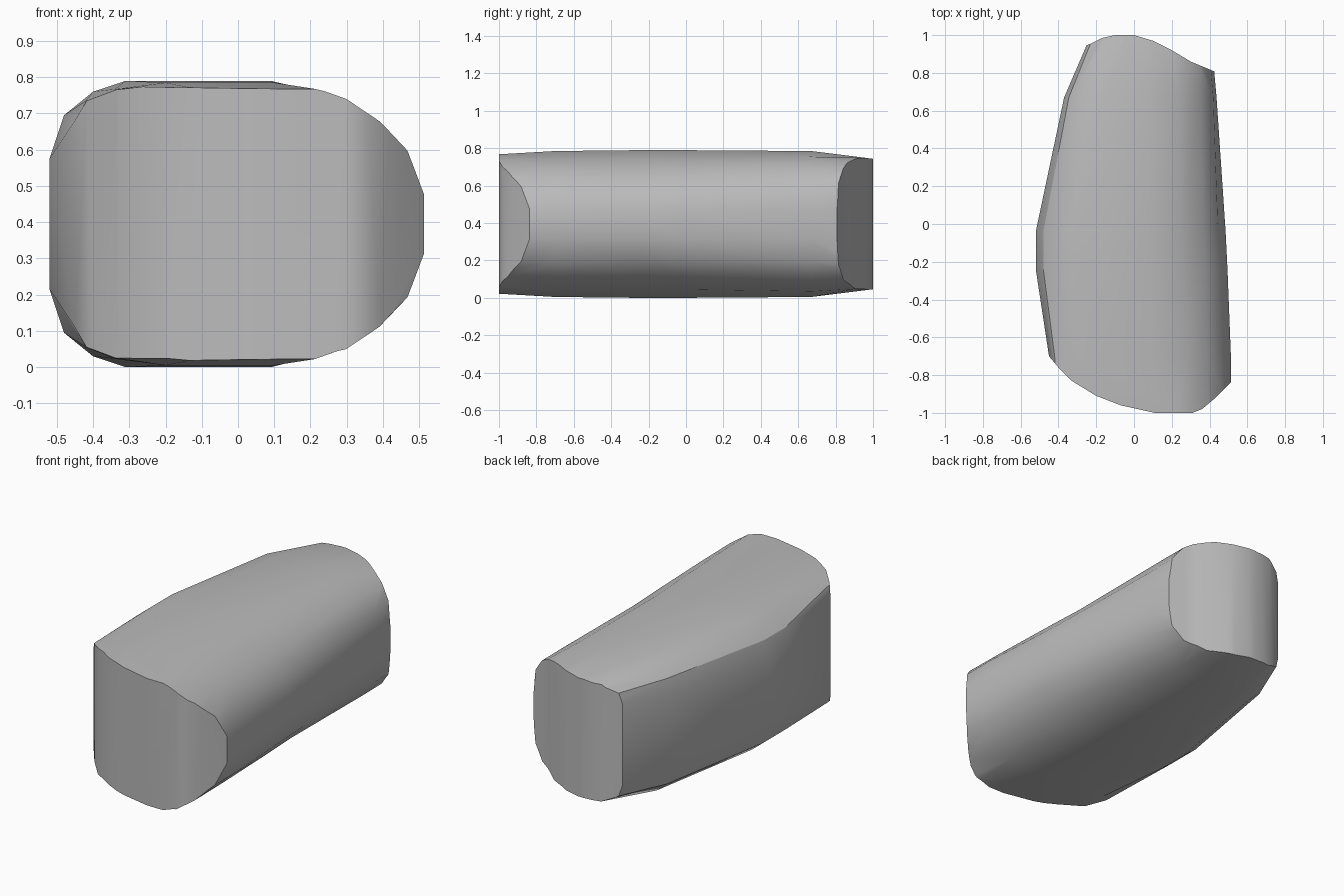
import bpy
import bmesh
import math

default = bpy.data.objects.get("Cube")
if default:
    bpy.data.objects.remove(default, do_unlink=True)

MIDDLE = 0.395  # height of the horizontal symmetry plane


def loft(name, rings):
    """Bridge rings of equal length into a closed solid."""
    bm = bmesh.new()
    loops = [[bm.verts.new(point) for point in ring] for ring in rings]
    for first, second in zip(loops, loops[1:]):
        for i in range(len(first)):
            j = (i + 1) % len(first)
            bm.faces.new((first[i], first[j], second[j], second[i]))
    bm.faces.new(loops[0])
    bm.faces.new(loops[-1])
    bmesh.ops.recalc_face_normals(bm, faces=bm.faces[:])
    mesh = bpy.data.meshes.new(name)
    bm.to_mesh(mesh)
    bm.free()
    obj = bpy.data.objects.new(name, mesh)
    bpy.context.collection.objects.link(obj)
    return obj


def section(y, half):
    """Mirror an upper half profile of (x, height) about the middle plane."""
    upper = [(x, y, MIDDLE + h) for x, h in half]
    lower = [(x, y, MIDDLE - h) for x, h in reversed(half)]
    return upper + lower


# Upper half profiles, from the -x side to the +x side
front = [(-.42, .29), (-.40, .34), (-.33, .367), (-.1, .37), (.23, .37),
         (.30, .345), (.39, .285), (.47, .2), (.515, .08)]
shoulder = [(-.45, .285), (-.42, .34), (-.34, .372), (-.2, .39), (.1, .39),
            (.29, .345), (.39, .28), (.465, .205), (.513, .08)]
belly = [(-.52, .18), (-.48, .30), (-.40, .365), (-.31, .395), (.09, .395),
         (.26, .35), (.38, .275), (.455, .19), (.495, .08)]
waist = [(-.37, .22), (-.345, .31), (-.28, .365), (-.17, .387), (.07, .39),
         (.24, .36), (.35, .295), (.42, .2), (.437, .08)]
back = [(-.215, .24), (-.2, .3), (-.13, .34), (-.03, .345), (.1, .345),
        (.22, .34), (.34, .30), (.39, .24), (.405, .08)]
stations = [(-1.05, front), (-.7, shoulder), (-.24, belly),
            (-.04, [(x if x < .2 else x - .01, h) for x, h in belly]),
            (.67, waist), (1.03, back)]
stone = loft("stone_block", [section(y, half) for y, half in stations])

# Plan outline that trims both ends with upright curved faces
front_edge = [(-.7, -.4), (-.45, -.7), (-.40, -.76), (-.33, -.83), (-.2, -.91),
              (-.07, -.96), (.11, -1), (.31, -1), (.36, -.98), (.42, -.93),
              (.7, -.65)]
back_edge = [(.7, .69), (.42, .81), (.3, .86), (.2, .92), (.1, .97),
             (0, 1), (-.1, 1), (-.17, .985), (-.24, .95), (-.7, .79)]
outline = front_edge + back_edge
trimmer = loft("end_trimmer", [[(x, y, z) for x, y in outline] for z in (-.5, 1.5)])
trimmer.hide_render = True

trim = stone.modifiers.new("trim_ends", 'BOOLEAN')
trim.operation = 'INTERSECT'
trim.solver = 'EXACT'
trim.object = trimmer
bpy.ops.object.select_all(action='DESELECT')
stone.select_set(True)
bpy.context.view_layer.objects.active = stone
bpy.ops.object.modifier_apply(modifier=trim.name)
bpy.data.objects.remove(trimmer, do_unlink=True)

# Grey surface, smooth with crisp end rims
grey = bpy.data.materials.new("stone_grey")
grey.use_nodes = True
colour = (.5, .5, .5, 1)
grey.diffuse_color = colour
grey.node_tree.nodes["Principled BSDF"].inputs["Base Color"].default_value = colour
stone.data.materials.clear()
stone.data.materials.append(grey)
bpy.ops.object.shade_smooth_by_angle(angle=math.radians(32))
